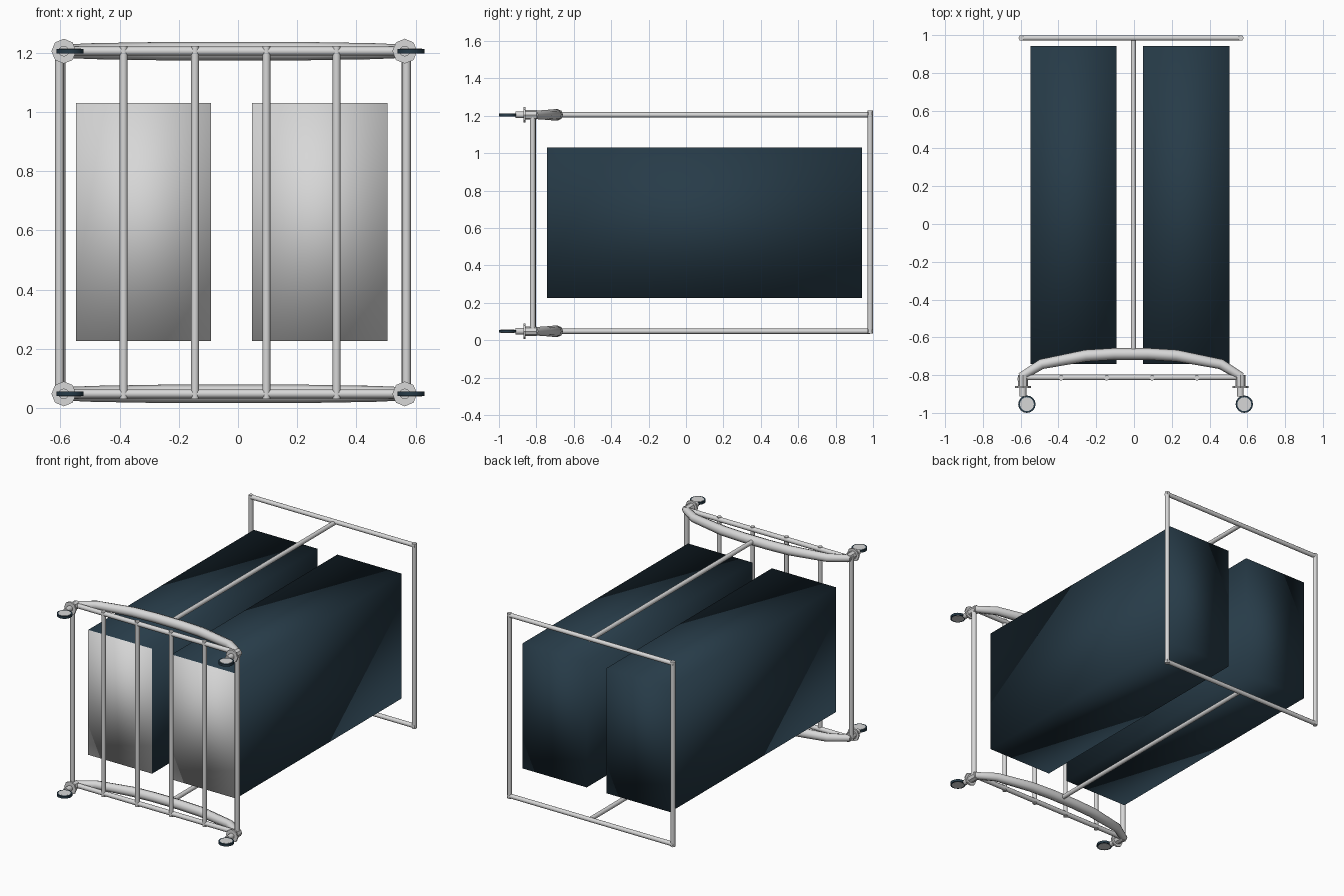
import bpy
import bmesh
from mathutils import Vector

cube = bpy.data.objects.get("Cube")
if cube:
    bpy.data.objects.remove(cube, do_unlink=True)


def material(name, colour):
    m = bpy.data.materials.new(name)
    m.use_nodes = True
    m.diffuse_color = (*colour, 1)
    m.node_tree.nodes["Principled BSDF"].inputs["Base Color"].default_value = (*colour, 1)
    return m


METAL = material("light_grey_metal", (0.68, 0.68, 0.68))
NAVY = material("dark_navy", (0.02, 0.044, 0.065))

CX = -0.015              # middle of the frame
LEVELS = {"lower": 0.048, "upper": 1.205}
SIDES = {"right": -0.588, "left": 0.563}


def tube(name, a, b, r, mat=METAL, sides=12, angle=40):
    """Round bar between two points."""
    a, b = Vector(a), Vector(b)
    d = b - a
    bpy.ops.mesh.primitive_cylinder_add(vertices=sides, radius=r, depth=d.length,
                                        location=(a + b) / 2,
                                        rotation=d.to_track_quat('Z', 'Y').to_euler())
    ob = bpy.context.object
    ob.name = name
    ob.data.materials.append(mat)
    bpy.ops.object.shade_smooth_by_angle(angle=angle * 0.01745)
    return ob


def bent_rail(name, half, z):
    """Bowed rail, mirrored about the frame middle and tapering to its ends."""
    pts = [(-x, y, r) for x, y, r in half] + [(x, y, r) for x, y, r in reversed(half)]
    curve = bpy.data.curves.new(name, 'CURVE')
    curve.dimensions = '3D'
    curve.bevel_depth = 1
    curve.bevel_resolution = 2
    curve.use_fill_caps = True
    spline = curve.splines.new('POLY')
    spline.points.add(len(pts) - 1)
    for p, (x, y, r) in zip(spline.points, pts):
        p.co = (CX + x, y, z, 1)
        p.radius = r
    ob = bpy.data.objects.new(name, curve)
    bpy.context.collection.objects.link(ob)
    bpy.ops.object.select_all(action='DESELECT')
    ob.select_set(True)
    bpy.context.view_layer.objects.active = ob
    bpy.ops.object.convert(target='MESH')
    ob = bpy.context.object
    ob.data.materials.append(METAL)
    bpy.ops.object.shade_smooth_by_angle(angle=0.9)


def panel_block(name, x0, x1):
    """Softly shaded block with a pale face towards the front."""
    lo, hi = Vector((x0, -0.742, 0.226)), Vector((x1, 0.942, 1.03))
    bm = bmesh.new()
    bmesh.ops.create_cube(bm, size=1)
    for v in bm.verts:
        v.co = Vector([(lo[i] + hi[i]) / 2 + v.co[i] * (hi[i] - lo[i]) for i in range(3)])
    bm.normal_update()
    for f in bm.faces:
        f.smooth = True
        f.material_index = 1 if f.normal.y < -0.5 else 0
    mesh = bpy.data.meshes.new(name)
    bm.to_mesh(mesh)
    bm.free()
    mesh.materials.append(NAVY)
    mesh.materials.append(METAL)
    bpy.context.collection.objects.link(bpy.data.objects.new(name, mesh))


# Two large blocks
panel_block("right_block", -0.547, -0.092)
panel_block("left_block", 0.047, 0.505)

# Horizontal bars at both levels
for level, z in LEVELS.items():
    bent_rail(level + "_bowed_rail",
              [(0.585, -0.81, 0.022), (0.475, -0.742, 0.027),
               (0.24, -0.697, 0.031), (0.09, -0.688, 0.031)], z)
    tube(level + "_front_bar", (-0.603, -0.812, z), (0.569, -0.812, z), 0.015)
    tube(level + "_long_bar", (-0.003, -0.69, z), (-0.003, 0.985, z), 0.014)
    zb = z + (0.008 if level == "upper" else 0.002)
    tube(level + "_back_bar", (-0.605, 0.985, zb), (0.575, 0.985, zb), 0.014)

# Upright posts and slats
for side, x in (("right", -0.603), ("left", 0.569)):
    tube(side + "_front_post", (x, -0.82, 0.035), (x, -0.82, 1.215), 0.015)
    tube(side + "_back_post", (x + 0.006 if x < 0 else x - 0.003, 0.985, 0.036),
         (x + 0.006 if x < 0 else x - 0.003, 0.985, 1.227), 0.014)
for i, x in enumerate((-0.386, -0.145, 0.096, 0.333)):
    tube(f"slat_{i + 1}", (x, -0.815, 0.03), (x, -0.815, 1.222), 0.0135)

# Casters on the four front corners
for level, z in LEVELS.items():
    for side, x in SIDES.items():
        tag = f"{level}_{side}_caster_"
        wx, wy = x + 0.021, -0.954
        tube(tag + "socket", (x, -0.80, z), (x, -0.858, z), 0.026, sides=8)
        tube(tag + "flange", (x, -0.858, z), (x, -0.868, z), 0.042, sides=8)
        tube(tag + "stem", (x, -0.86, z), (x, -0.912, z), 0.018)
        tube(tag + "fork", (x, -0.905, z), (wx, wy, z), 0.007, sides=8)
        tube(tag + "tyre", (wx, wy, z - 0.0075), (wx, wy, z + 0.0075), 0.046, NAVY, 16)
        tube(tag + "hub", (wx, wy, z - 0.0085), (wx, wy, z + 0.0085), 0.037, METAL, 16)
